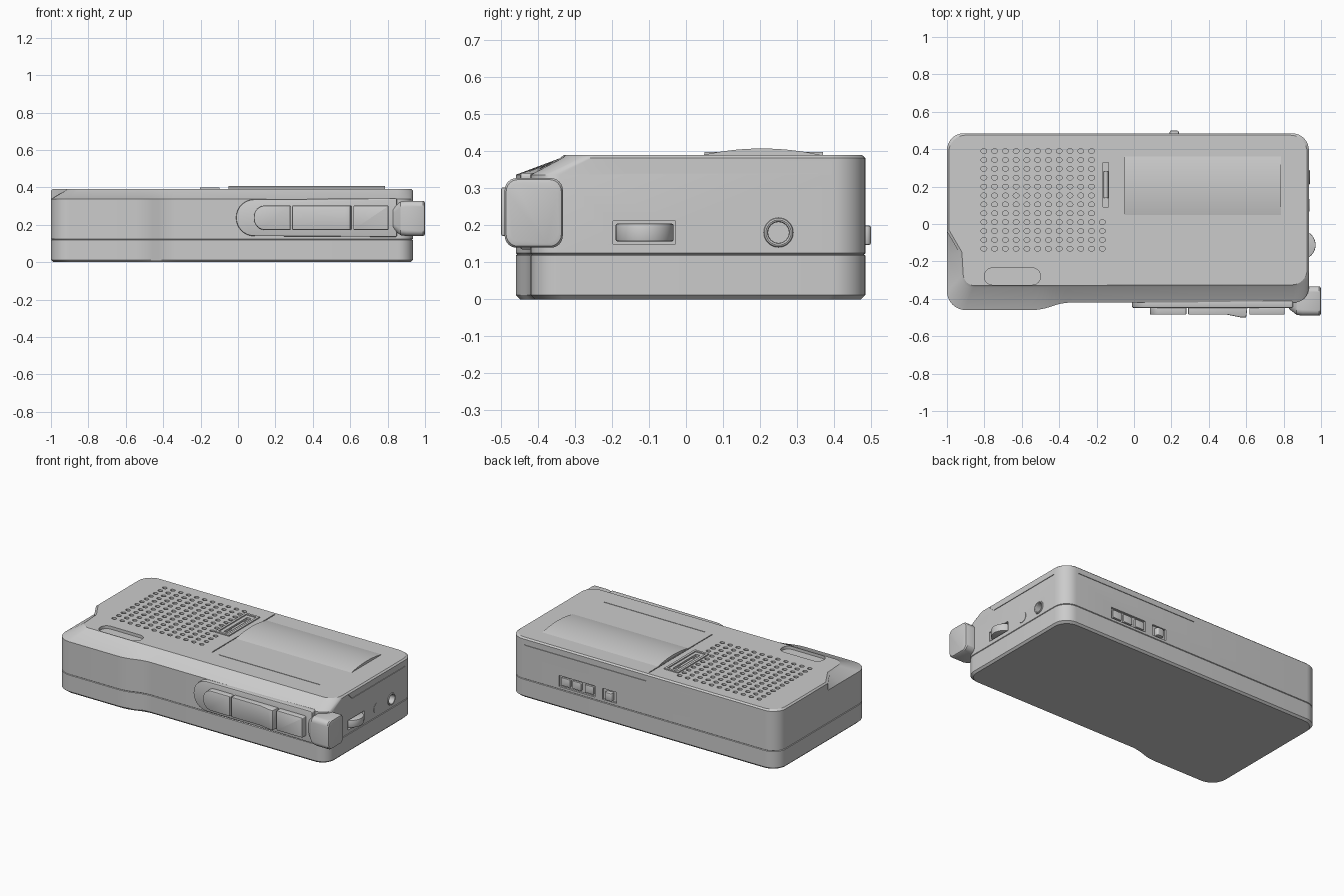
import bpy, bmesh, math
from mathutils import Vector

if "Cube" in bpy.data.objects:
    bpy.data.objects.remove(bpy.data.objects["Cube"])


def rounded(corners, seg=8):
    """Polygon from (x, y, cut) corners, each rounded by a circular conic."""
    out, n = [], len(corners)
    for i, (x, y, cut) in enumerate(corners):
        p = Vector((x, y))
        if cut == 0:
            out.append(p)
            continue
        a = (Vector(corners[i - 1][:2]) - p).normalized()
        b = (Vector(corners[(i + 1) % n][:2]) - p).normalized()
        w = math.sqrt(max(0, (1 - a.dot(b)) / 2)) if a.dot(b) > -0.9999 else 1
        for j in range(seg + 1):
            k = j / seg
            c0, c1, c2 = (1 - k) ** 2, 2 * k * (1 - k) * w, k * k
            out.append((c0 * (p + a * cut) + c1 * p + c2 * (p + b * cut)) / (c0 + c1 + c2))
    return out


def rect(x0, x1, y0, y1, r=0):
    return rounded([(x0, y0, r), (x1, y0, r), (x1, y1, r), (x0, y1, r)], 6)


def circle(cx, cy, rx, ry, n):
    return [(cx + rx * math.cos(t * math.tau / n), cy + ry * math.sin(t * math.tau / n)) for t in range(n)]


def loft(bm, rings):
    """Closed skin through rings of 3D points."""
    vs = [[bm.verts.new(p) for p in r] for r in rings]
    for lo, hi in zip(vs, vs[1:]):
        for i in range(len(lo)):
            bm.faces.new((lo[i - 1], lo[i], hi[i], hi[i - 1]))
    bm.faces.new(vs[0][::-1])
    bm.faces.new(vs[-1])


def prism(bm, pts, axis, lo, hi):
    place = {'x': lambda a, b, h: (h, a, b), 'y': lambda a, b, h: (a, h, b), 'z': lambda a, b, h: (a, b, h)}[axis]
    loft(bm, [[place(p[0], p[1], h) for p in pts] for h in (lo, hi)])


def box(bm, x0, x1, y0, y1, z0, z1):
    prism(bm, rect(x0, x1, y0, y1), 'z', z0, z1)


def make(name, bm):
    bmesh.ops.remove_doubles(bm, verts=bm.verts, dist=0.00002)
    bmesh.ops.recalc_face_normals(bm, faces=bm.faces)
    me = bpy.data.meshes.new(name)
    bm.to_mesh(me)
    bm.free()
    ob = bpy.data.objects.new(name, me)
    bpy.context.collection.objects.link(ob)
    return ob


def finish(ob, bevel=0):
    bpy.ops.object.select_all(action='DESELECT')
    ob.select_set(True)
    bpy.context.view_layer.objects.active = ob
    if bevel:
        m = ob.modifiers.new("Bevel", 'BEVEL')
        m.width, m.segments, m.limit_method = bevel, 2, 'ANGLE'
        m.angle_limit = math.radians(40)
    for m in list(ob.modifiers):
        bpy.ops.object.modifier_apply(modifier=m.name)
    bpy.ops.object.shade_smooth_by_angle(angle=math.radians(30))


def part(name, pts, axis, lo, hi, bevel=0):
    bm = bmesh.new()
    prism(bm, pts, axis, lo, hi)
    ob = make(name, bm)
    finish(ob, bevel)
    return ob


# Case: wall outline below, outline pulled in at the front and front left above
wall = [(0.935, 0.485, 0.09), (-1, 0.485, 0.09), (-1, -0.04, 0), (-1, -0.16, 0),
        (-1, -0.46, 0.1), (-0.5, -0.46, 0.05), (-0.38, -0.42, 0.05), (0.935, -0.42, 0.08)]
top = [(0.935, 0.485, 0.09), (-1, 0.485, 0.09), (-1, -0.04, 0), (-0.93, -0.16, 0),
       (-0.92, -0.34, 0.06), (-0.5, -0.34, 0.05), (-0.38, -0.338, 0.05), (0.935, -0.335, 0.08)]


def ring(outline, z, d=0):
    moved = [(x - math.copysign(d, x), y - math.copysign(d, y), r) for x, y, r in outline]
    return [(p.x, p.y, z) for p in rounded(moved)]


bm = bmesh.new()
loft(bm, [ring(wall, 0, 0.012), ring(wall, 0.012), ring(wall, 0.119), ring(wall, 0.122, 0.004),
          ring(wall, 0.125), ring(wall, 0.337), ring(top, 0.382), ring(top, 0.391, 0.01)])
case = make("case", bm)

# Cutter: speaker holes, microphone slot, door seams, side recesses
bm = bmesh.new()
for i in range(12):
    for j in range(12):
        x, y = -0.803 + i * 0.0576, 0.39 - j * 0.0475
        if i < 11 or y < 0.03:
            prism(bm, circle(x, y, 0.016, 0.013, 10), 'z', 0.37, 0.42)
prism(bm, rect(-0.8, -0.5, -0.325, -0.235, 0.043), 'z', 0.372, 0.42)
box(bm, -0.058, -0.052, -0.19, 0.46, 0.384, 0.42)
box(bm, 0.0, 0.73, -0.198, -0.194, 0.385, 0.42)
box(bm, -0.05, 0.83, 0.481, 0.52, 0.343, 0.347)
prism(bm, [(-0.16, 0.34), (0.39, 0.34), (0.39, 0.344), (-0.158, 0.344), (-0.19, 0.376), (-0.194, 0.374)],
      'x', 0.931, 0.96)
box(bm, 0.85, 0.96, -0.197, -0.028, 0.15, 0.212)
prism(bm, circle(0.25, 0.181, 0.028, 0.028, 24), 'x', 0.88, 0.96)
box(bm, 0.32, 0.58, 0.472, 0.52, 0.14, 0.212)
box(bm, 0.165, 0.265, 0.472, 0.52, 0.14, 0.212)
box(bm, -0.165, -0.135, 0.09, 0.33, 0.375, 0.42)
cutter = make("case_cutter", bm)
cutter.hide_render = True
cut = case.modifiers.new("Cuts", 'BOOLEAN')
cut.operation, cut.object = 'DIFFERENCE', cutter
# Keep the first solver that gives a full-size case
for cut.solver in ('EXACT', 'MANIFOLD', 'FLOAT'):
    bpy.context.view_layer.update()
    result = case.evaluated_get(bpy.context.evaluated_depsgraph_get())
    size = result.dimensions
    print(cut.solver, len(result.data.polygons), tuple(size))
    if len(result.data.polygons) > 1000 and size.x > 1.9:
        break
else:
    case.modifiers.remove(cut)
finish(case)
bpy.data.objects.remove(cutter)

# Bulged cassette window on the door
arc = [(0.205 + 0.17 * t / 10, 0.388 + 0.02 * (1 - (t / 10) ** 2)) for t in range(-10, 11)]
part("door_window", arc + [(0.375, 0.38), (0.035, 0.38)], 'x', -0.05, 0.787)

# Tape counter frame
bm = bmesh.new()
for x in (-0.203, -0.115):
    box(bm, x, x + 0.015, 0.05, 0.37, 0.38, 0.398)
for y in (0.05, 0.355):
    box(bm, -0.188, -0.115, y, y + 0.015, 0.38, 0.398)
finish(make("counter_frame", bm))
part("counter_drum", circle(-0.15, 0.37, 0.014, 0.02, 20), 'y', 0.14, 0.28)

# Control panel and push buttons on the front
plate = rounded([(-0.01, 0.14, 0.096), (0.85, 0.135, 0.01), (0.85, 0.342, 0.01), (-0.01, 0.335, 0.096)])
part("control_panel", plate, 'y', -0.448, -0.40, 0.006)
left = rounded([(0.085, 0.172, 0.06), (0.28, 0.172, 0.006), (0.28, 0.303, 0.006), (0.085, 0.303, 0.06)])
part("left_button", left, 'y', -0.485, -0.43, 0.006)
part("middle_button", [(0.29, -0.43), (0.608, -0.43), (0.6, -0.5), (0.57, -0.499), (0.5, -0.485), (0.29, -0.485)],
     'z', 0.172, 0.303, 0.005)
part("right_button", rect(0.617, 0.805, 0.172, 0.303, 0.006), 'y', -0.485, -0.43, 0.006)

# Large end button wrapping the front right corner
bm = bmesh.new()
loft(bm, [[(x, p.x, p.y) for p in rect(-0.49 + d, -0.333 - d, 0.14 + d, 0.328 - d, 0.032)]
          for x, d in ((0.83, 0.035), (0.87, 0.004), (0.9, 0), (0.99, 0), (0.997, 0.004), (1.0, 0.012))])
finish(make("end_button", bm))

# Volume wheel and sockets on the right end
part("volume_wheel", circle(0.893, -0.112, 0.078, 0.078, 48), 'z', 0.157, 0.205, 0.004)
bpy.ops.mesh.primitive_torus_add(location=(0.935, 0.25, 0.181), rotation=(0, math.pi / 2, 0), major_segments=32,
                                 minor_segments=8, major_radius=0.034, minor_radius=0.006)
bpy.context.object.name = "earphone_socket"
finish(bpy.context.object)
part("socket_cover", circle(0.1, 0.181, 0.034, 0.034, 32), 'x', 0.92, 0.937)

# Switches on the back
part("back_slider", rect(0.19, 0.24, 0.46, 0.5, 0.012), 'z', 0.147, 0.2, 0.006)
for i, x in enumerate((0.33, 0.42, 0.5)):
    part(f"back_switch_plate_{i + 1}", rect(x, x + 0.065, 0.15, 0.202, 0.006), 'y', 0.46, 0.484, 0.003)
